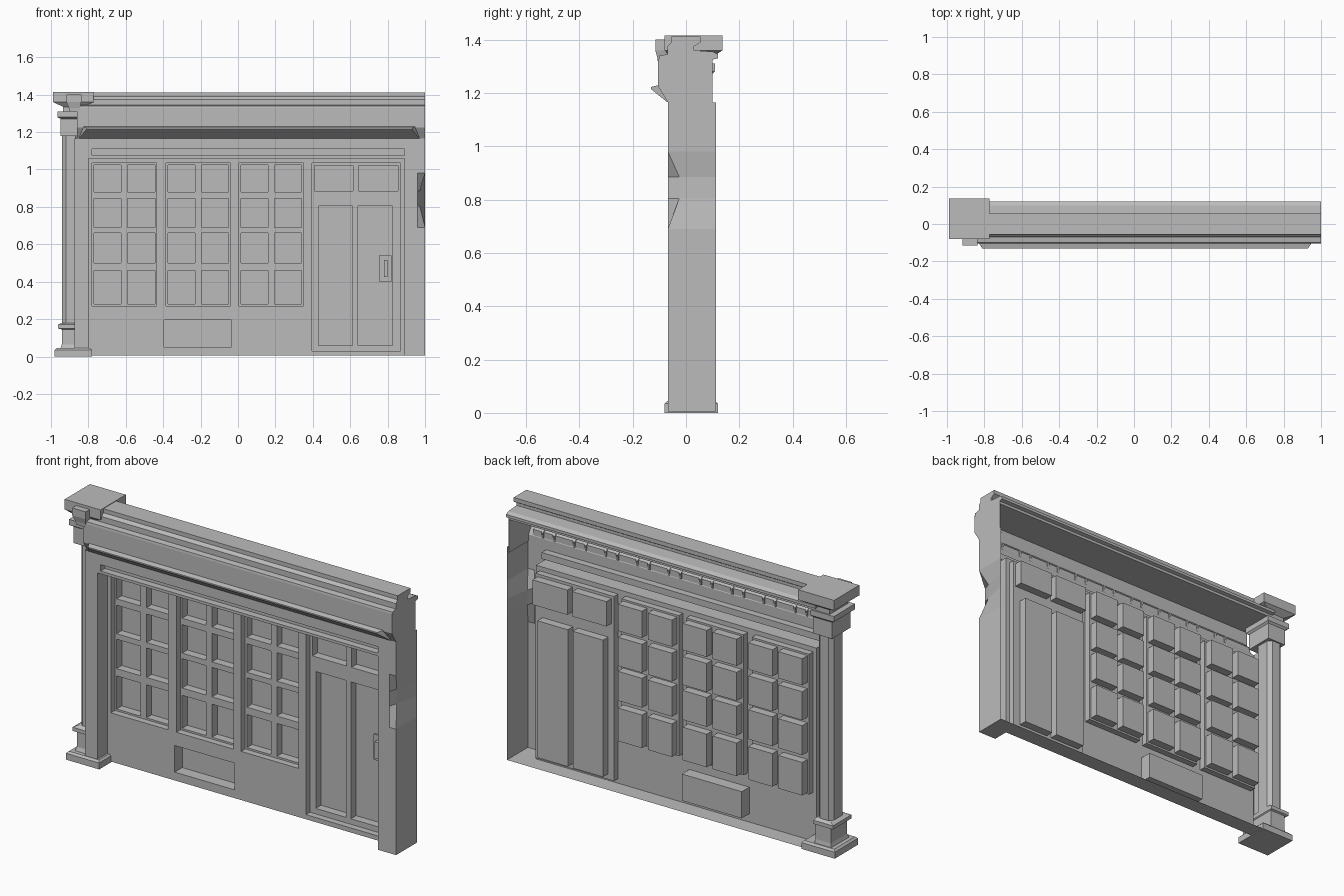
import bpy, bmesh

cube = bpy.data.objects.get("Cube")
if cube:
    bpy.data.objects.remove(cube, do_unlink=True)

# One plain stone colour
stone = bpy.data.materials.new("grey_stone")
stone.use_nodes = True
GREY = (0.5, 0.5, 0.5, 1)
stone.diffuse_color = GREY
stone.node_tree.nodes["Principled BSDF"].inputs["Base Color"].default_value = GREY


def finish(name, bm):
    mesh = bpy.data.meshes.new(name)
    bm.to_mesh(mesh)
    bm.free()
    mesh.materials.append(stone)
    obj = bpy.data.objects.new(name, mesh)
    bpy.context.collection.objects.link(obj)
    return obj


def loft(name, tiers, chamfer=0.0):
    """Stack rectangles (z, x0, x1, y0, y1), optionally with cut corners."""
    bm = bmesh.new()
    rings = []
    for z, x0, x1, y0, y1 in tiers:
        c = chamfer
        if c:
            pts = [(x0 + c, y0), (x1 - c, y0), (x1, y0 + c), (x1, y1 - c),
                   (x1 - c, y1), (x0 + c, y1), (x0, y1 - c), (x0, y0 + c)]
        else:
            pts = [(x0, y0), (x1, y0), (x1, y1), (x0, y1)]
        rings.append([bm.verts.new((x, y, z)) for x, y in pts])
    n = len(rings[0])
    for a, b in zip(rings, rings[1:]):
        for i in range(n):
            j = (i + 1) % n
            bm.faces.new((a[i], a[j], b[j], b[i]))
    bm.faces.new(rings[0][::-1])
    bm.faces.new(rings[-1])
    return finish(name, bm)


def box(name, x0, x1, y0, y1, z0, z1):
    return loft(name, [(z0, x0, x1, y0, y1), (z1, x0, x1, y0, y1)])


def extrude(name, profile, x0, x1, closed=True, taper=None):
    """Run a (y, z) profile along x; taper gives an end inset per point."""
    bm = bmesh.new()
    taper = taper or [0] * len(profile)
    a = [bm.verts.new((x0 + t, y, z)) for (y, z), t in zip(profile, taper)]
    b = [bm.verts.new((x1 - t, y, z)) for (y, z), t in zip(profile, taper)]
    n = len(profile)
    for i in range(n if closed else n - 1):
        j = (i + 1) % n
        bm.faces.new((a[i], a[j], b[j], b[i]))
    if closed:
        bm.faces.new(a)
        bm.faces.new(b)
        bmesh.ops.recalc_face_normals(bm, faces=bm.faces)
    return finish(name, bm)


# Shopfront shell: rectangles (x0, x1, z0, z1, y), later ones override earlier
FRONT, WALL, BAR, PANE, BACK = -0.068, 0.02, 0.055, 0.1, 0.112
LEFT, RIGHT, TOP = -0.875, 1.0, 1.165
rects = [(LEFT, RIGHT, 0.005, TOP, FRONT),
         (-0.8, 0.89, 0.005, 1.06, WALL),
         (-0.78, 0.89, 1.075, 1.11, -0.03),
         (-0.395, -0.035, 0.05, 0.195, 0.085)]
rows = [(0.28, 0.46), (0.5, 0.66), (0.69, 0.845), (0.88, 1.025)]
for wx in (-0.78, -0.385, 0.005):
    rects.append((wx, wx + 0.345, 0.27, 1.035, BAR))
    for z0, z1 in rows:
        for px in (wx + 0.01, wx + 0.19):
            rects.append((px, px + 0.145, z0, z1, PANE))
rects.append((0.395, 0.868, 0.03, 1.035, BAR))
for x0, x1 in ((0.41, 0.615), (0.645, 0.855)):
    rects.append((x0, x1, 0.885, 1.02, PANE))
for x0, x1 in ((0.43, 0.612), (0.642, 0.825)):
    rects.append((x0, x1, 0.06, 0.805, PANE))

xs = sorted({round(v, 4) for r in rects for v in r[:2]} | {0.96})
zs = sorted({round(v, 4) for r in rects for v in r[2:4]} | {0.66, 0.82, 0.98})


def depth(i, k):
    if i < 0:
        return FRONT + 0.06
    if i >= len(xs) - 1 or k < 0:
        return BACK
    if k >= len(zs) - 1:
        return FRONT
    cx, cz = (xs[i] + xs[i + 1]) / 2, (zs[k] + zs[k + 1]) / 2
    return [r[4] for r in rects if r[0] < cx < r[1] and r[2] < cz < r[3]][-1]


bm = bmesh.new()


def quad(*pts):
    bm.faces.new([bm.verts.new(p) for p in pts])


nx, nz = len(xs) - 1, len(zs) - 1
for i in range(nx):
    for k in range(nz):
        d = depth(i, k)
        quad((xs[i], d, zs[k]), (xs[i + 1], d, zs[k]),
             (xs[i + 1], d, zs[k + 1]), (xs[i], d, zs[k + 1]))
for i in range(nx + 1):
    for k in range(nz):
        a, b = depth(i - 1, k), depth(i, k)
        if abs(a - b) > 1e-5:
            quad((xs[i], a, zs[k]), (xs[i], b, zs[k]),
                 (xs[i], b, zs[k + 1]), (xs[i], a, zs[k + 1]))
for i in range(nx):
    for k in range(nz + 1):
        a, b = depth(i, k - 1), depth(i, k)
        if abs(a - b) > 1e-5:
            quad((xs[i], a, zs[k]), (xs[i + 1], a, zs[k]),
                 (xs[i + 1], b, zs[k]), (xs[i], b, zs[k]))
bmesh.ops.remove_doubles(bm, verts=bm.verts, dist=1e-4)
bmesh.ops.recalc_face_normals(bm, faces=bm.faces)
bm.faces.ensure_lookup_table()
if bm.faces[0].normal.y > 0:
    bmesh.ops.reverse_faces(bm, faces=bm.faces)
# Chipped corner of the end pier: pull in the edge between the neighbouring cuts
for v in bm.verts:
    if v.co.x > 0.99 and 0.7 < v.co.z < 0.95 and v.co.y < -0.06:
        v.co.x, v.co.y = 0.972, -0.025
finish("shopfront_wall", bm)

# Entablature: hollow fascia, solid moulded cornice and the end wall
extrude("fascia", [(-0.105, 1.33), (-0.105, 1.225), (FRONT, 1.165)],
        -0.86, 1.0, closed=False)
cornice = [(-0.105, 1.31), (-0.1, 1.34), (-0.07, 1.345), (-0.07, 1.375),
           (-0.055, 1.39), (-0.055, 1.412), (0.055, 1.412), (0.055, 1.39),
           (0.03, 1.375), (0.03, 1.36), (0.1, 1.355), (0.12, 1.345),
           (0.12, 1.33), (0.1, 1.325), (0.1, 1.31)]
extrude("cornice", cornice, -0.86, 1.0)
extrude("fascia_end", [(FRONT, 1.13), (BACK, 1.13), (0.1, 1.14), (0.1, 1.32),
                       (-0.105, 1.32), (-0.105, 1.225), (FRONT, 1.165)],
        0.996, 1.0)

# Shutter hood with mitred ends, and paired fins behind it
extrude("shutter_hood", [(-0.07, 1.165), (-0.132, 1.215), (-0.132, 1.222),
                         (-0.1, 1.23), (-0.07, 1.2)],
        -0.85, 0.97, taper=[0, 0.04, 0.04, 0.02, 0])
for i in range(9):
    for gap in (0, 0.07):
        x = 0.91 - 0.19 * i - gap
        extrude("hood_fin", [(-0.07, 1.165), (-0.1, 1.225), (-0.06, 1.2)],
                x - 0.006, x + 0.006)

# Corner column: plinth, base, shaft, neck and capital
loft("column_plinth", [(0, -0.98, -0.78, -0.08, 0.12),
                       (0.035, -0.98, -0.78, -0.08, 0.12),
                       (0.045, -0.97, -0.79, -0.07, 0.11)])
loft("column_base", [(0.04, -0.95, -0.845, -0.05, 0.105),
                     (0.065, -0.942, -0.85, -0.04, 0.1),
                     (0.145, -0.942, -0.85, -0.04, 0.1),
                     (0.15, -0.962, -0.845, -0.05, 0.11),
                     (0.17, -0.962, -0.845, -0.05, 0.11),
                     (0.18, -0.94, -0.85, -0.03, 0.095)])
loft("column_shaft", [(0.17, -0.94, -0.85, -0.025, 0.09),
                      (1.2, -0.94, -0.85, -0.025, 0.09)], chamfer=0.02)
loft("column_neck", [(1.18, -0.948, -0.835, -0.06, 0.098),
                     (1.27, -0.948, -0.835, -0.06, 0.098),
                     (1.28, -0.966, -0.825, -0.075, 0.108),
                     (1.31, -0.966, -0.825, -0.075, 0.108)])
loft("capital", [(1.3, -0.935, -0.835, -0.06, 0.1),
                 (1.335, -0.935, -0.835, -0.06, 0.1),
                 (1.36, -0.988, -0.772, -0.08, 0.137),
                 (1.415, -0.988, -0.772, -0.08, 0.137)])
loft("capital_bracket", [(1.31, -0.9, -0.85, -0.105, -0.05),
                         (1.33, -0.905, -0.845, -0.107, -0.05),
                         (1.36, -0.918, -0.838, -0.115, -0.05),
                         (1.4, -0.918, -0.838, -0.115, -0.05)])

# Door handle: back plate and grip
box("handle_plate", 0.755, 0.822, 0.088, 0.097, 0.4, 0.54)
box("handle_grip", 0.78, 0.8, 0.06, 0.068, 0.425, 0.515)
for z in (0.425, 0.505):
    box("handle_stem", 0.78, 0.8, 0.066, 0.09, z, z + 0.01)
